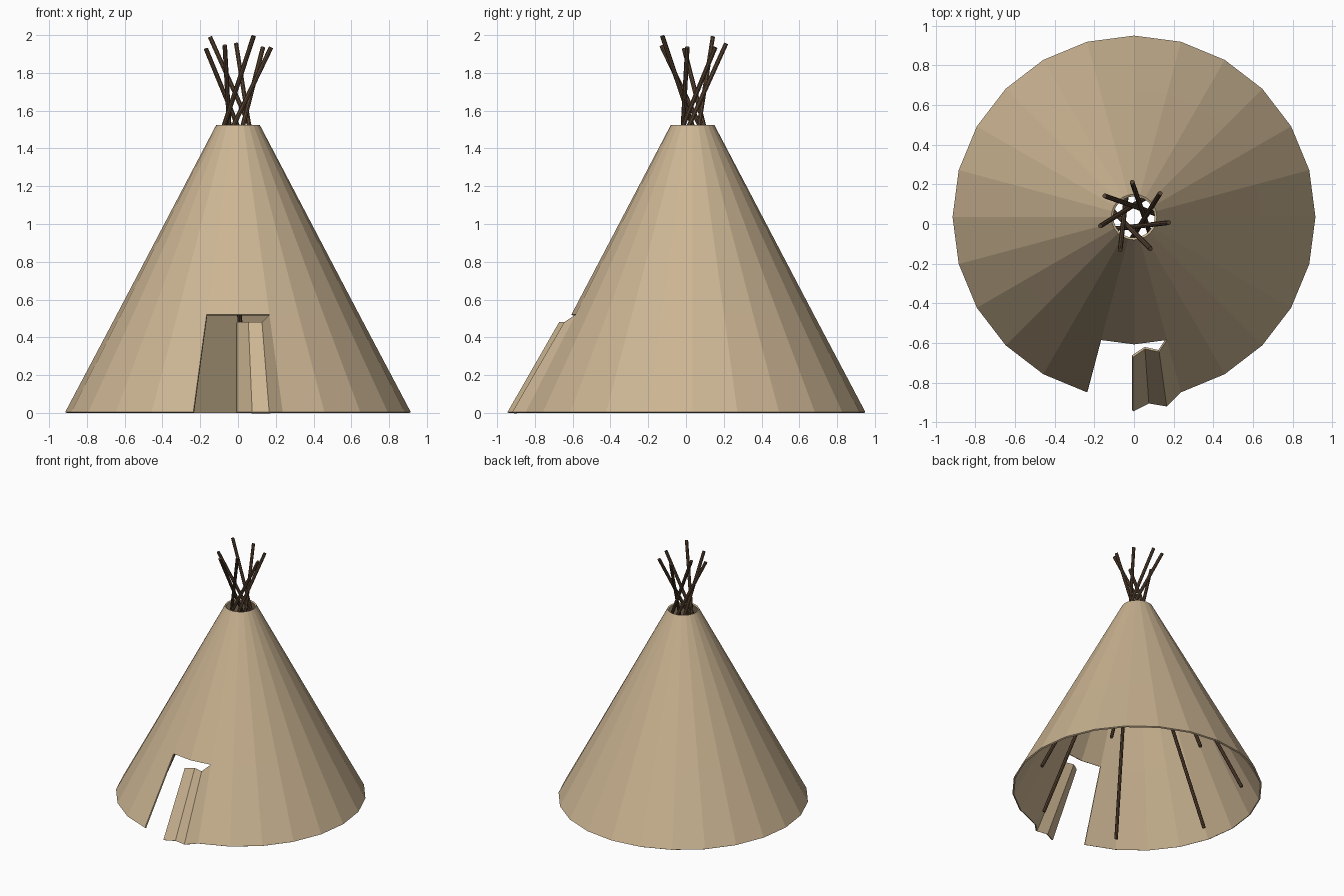
import bpy, bmesh
from math import cos, sin, radians, pi
from mathutils import Vector

if "Cube" in bpy.data.objects:
    bpy.data.objects.remove(bpy.data.objects["Cube"])

CY = 0.035          # centre of the cone in y
N = 24              # sides of the cover


def material(name, color):
    m = bpy.data.materials.new(name)
    m.diffuse_color = (*color, 1)
    m.use_nodes = True
    m.node_tree.nodes["Principled BSDF"].inputs["Base Color"].default_value = m.diffuse_color
    return m


def finish(bm, name, mat):
    me = bpy.data.meshes.new(name)
    bm.to_mesh(me)
    bm.free()
    ob = bpy.data.objects.new(name, me)
    bpy.context.collection.objects.link(ob)
    me.materials.append(mat)
    return ob


canvas = material("canvas", (0.60, 0.46, 0.29))
wood = material("wood", (0.10, 0.058, 0.032))

# Canvas cover: three rings, leaving two facets open at the front for the doorway
bm = bmesh.new()
rings = []
for z, r in ((0.004, 0.915), (0.52, 0.642), (1.525, 0.115)):
    rings.append([bm.verts.new((r * cos(2 * pi * i / N), CY + r * sin(2 * pi * i / N), z))
                  for i in range(N)])
for lo, hi in ((0, 1), (1, 2)):
    for i in range(N):
        if lo == 0 and i in (17, 18):
            continue
        j = (i + 1) % N
        bm.faces.new((rings[lo][i], rings[lo][j], rings[hi][j], rings[hi][i]))

# Door flap: folded open, hinged on the right edge of the doorway
low, high = rings[0][19], rings[1][19]
for b, t in (((0.165, -0.92, 0.004), (0.127, -0.645, 0.48)),
             ((0.075, -0.905, 0.004), (0.055, -0.63, 0.48)),
             ((-0.005, -0.945, 0.004), (-0.005, -0.672, 0.48))):
    vb, vt = bm.verts.new(b), bm.verts.new(t)
    bm.faces.new((vb, low, high, vt))
    low, high = vb, vt
bm.verts.remove(rings[0][18])   # unused point in the doorway
cover = finish(bm, "canvas_cover", canvas)
solid = cover.modifiers.new("thickness", 'SOLIDIFY')
solid.thickness = 0.012
solid.offset = -1

# Poles: seven leaning sticks that cross in a twist just above the cover
tips = [(-0.01, 0.212, 1.955), (-0.148, 0.142, 1.99), (-0.17, -0.01, 1.928),
        (-0.07, -0.13, 1.945), (0.083, -0.125, 1.995), (0.175, 0.007, 1.935),
        (0.132, 0.155, 1.935)]
for k, tip in enumerate(tips):
    a = radians(293.0 + k * 360 / 7)
    base = Vector((0.765 * cos(a), CY + 0.765 * sin(a), 0.006))
    tip = Vector(tip)
    d = tip - base
    bm = bmesh.new()
    bmesh.ops.create_cone(bm, cap_ends=True, segments=8, radius1=0.013,
                          radius2=0.012, depth=d.length)
    pole = finish(bm, f"pole_{k + 1}", wood)
    pole.rotation_mode = 'QUATERNION'
    pole.rotation_quaternion = d.to_track_quat('Z', 'Y')
    pole.location = (base + tip) / 2
